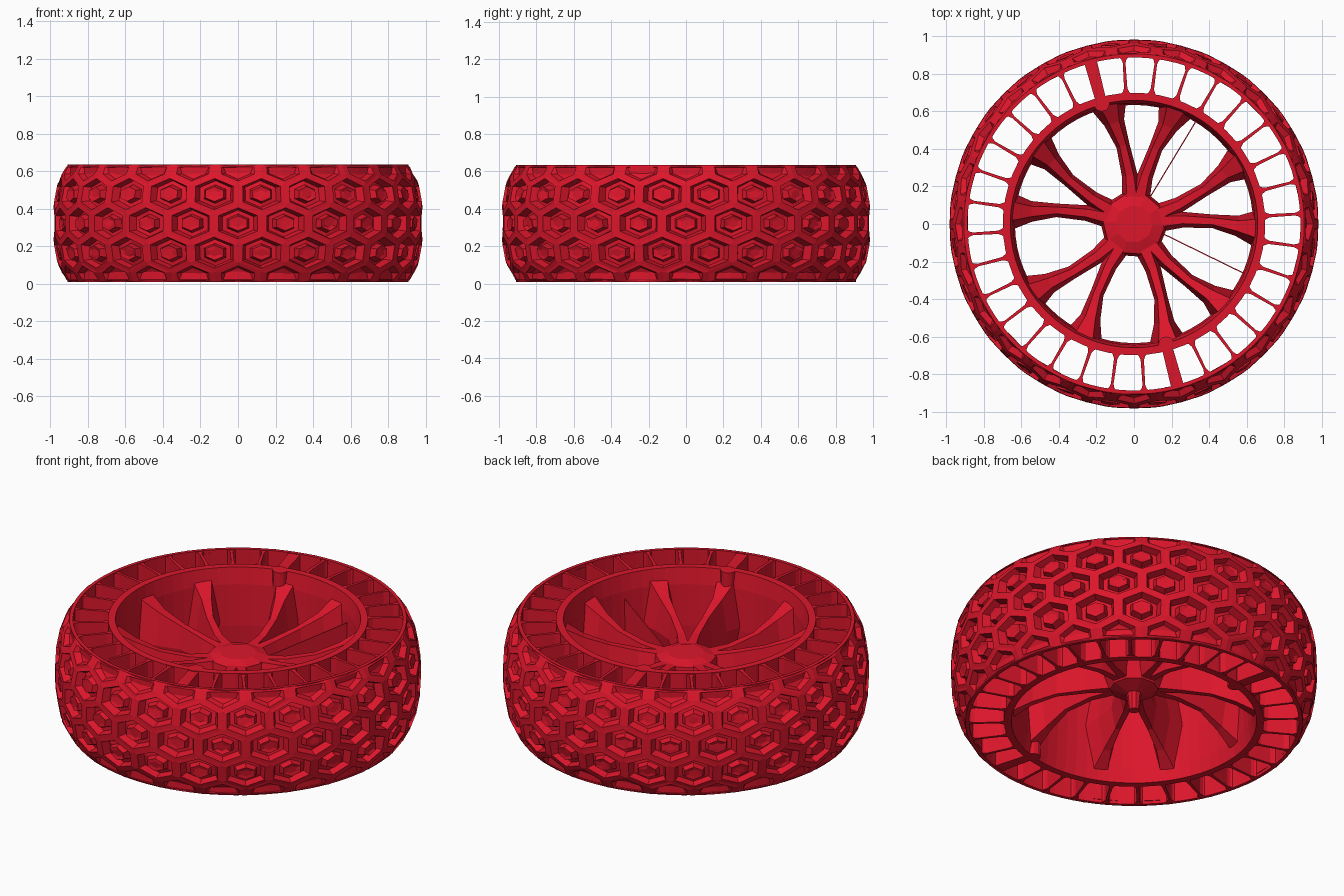
import bpy, bmesh, random
from math import sin, cos, pi, radians
from mathutils import Vector

if "Cube" in bpy.data.objects:
    bpy.data.objects.remove(bpy.data.objects["Cube"])

random.seed(4)
Z0, Z1, ZM = 0.01, 0.635, 0.3225
red = bpy.data.materials.new("red")
red.diffuse_color = (0.72, 0.008, 0.024, 1)
red.use_nodes = True
red.node_tree.nodes["Principled BSDF"].inputs["Base Color"].default_value = red.diffuse_color


def finish(bm, name):
    bmesh.ops.remove_doubles(bm, verts=bm.verts, dist=0.0005)
    bmesh.ops.recalc_face_normals(bm, faces=bm.faces)
    me = bpy.data.meshes.new(name)
    bm.to_mesh(me)
    bm.free()
    ob = bpy.data.objects.new(name, me)
    me.materials.append(red)
    bpy.context.collection.objects.link(ob)
    return ob


def polar(r, a, z):
    return Vector((r * cos(a), r * sin(a), z))


def loft(bm, loops, cap_start=True, cap_end=True):
    rows = [[bm.verts.new(p) for p in lp] for lp in loops]
    n = len(rows[0])
    for A, B in zip(rows, rows[1:]):
        for i in range(n):
            bm.faces.new((A[i], A[(i + 1) % n], B[(i + 1) % n], B[i]))
    if cap_start:
        bm.faces.new(rows[0][::-1])
    if cap_end:
        bm.faces.new(rows[-1])


def ring(name, profile, n):
    """Closed (r, z) profile turned around z."""
    bm = bmesh.new()
    loops = [[polar(r, 2 * pi * k / n, z) for k in range(n)] for r, z in profile]
    loft(bm, loops + loops[:1], False, False)
    return finish(bm, name)


# Tread: honeycomb ridges on a crowned surface, each cell sunk with a knob inside
CELLS = 24
PITCH = 2 * pi / CELLS


def crown(z):
    return 0.985 - 0.075 * (abs(z - ZM) / 0.3125) ** 3


def tread_cell(bm, poly, steps):
    cu = sum(p[0] for p in poly) / len(poly)
    cz = sum(p[1] for p in poly) / len(poly)
    loops = []
    for s, h in steps:
        lp = []
        for u, z in poly:
            uu, zz = cu + (u - cu) * s, cz + (z - cz) * s
            j = random.uniform(-0.006, 0.004) if s < 0.8 else 0
            lp.append(polar(crown(zz) + h + j, uu, zz))
        loops.append(lp)
    loft(bm, loops, False, True)


bm = bmesh.new()
dz = (Z1 - Z0) / 4
for row in range(5):
    zc = Z0 + dz * row
    for k in range(CELLS):
        a = (k + (0.5 if row % 2 else 0)) * PITCH + pi / 2
        w, h = PITCH / 2, dz / 3
        if row in (0, 4):                       # half cells along the shoulders
            d = 1 if row == 0 else -1
            poly = [(a - w, zc), (a + w, zc), (a + w, zc + d * h),
                    (a, zc + d * 2 * h), (a - w, zc + d * h)]
            tread_cell(bm, poly, [(1, 0), (0.72, 0), (0.56, -0.03)])
        else:
            poly = [(a - w, zc - h), (a, zc - 2 * h), (a + w, zc - h),
                    (a + w, zc + h), (a, zc + 2 * h), (a - w, zc + h)]
            tread_cell(bm, poly, [(1, 0), (0.8, 0), (0.68, -0.045), (0.48, -0.045),
                                  (0.38, -0.008), (0.2, -0.012)])
finish(bm, "tyre_tread")

# Tyre carcass and inner rim ring
ring("tyre_carcass", [(0.888, Z0), (0.908, Z0), (0.91, ZM), (0.908, Z1), (0.888, Z1)], 96)
ring("inner_rim", [(0.66, Z0), (0.7, Z0), (0.7, Z1), (0.66, Z1),
                   (0.645, 0.54), (0.635, 0.3), (0.645, 0.1)], 64)


# Radial webs joining the rim to the tyre, flared at both ends
def web(bm, a, sections):
    t = Vector((-sin(a), cos(a), 0))
    side = [polar(r, a, 0) + t * w for r, w in sections]
    side += [polar(r, a, 0) - t * w for r, w in reversed(sections)]
    loft(bm, [[p + Vector((0, 0, z)) for p in side] for z in (Z0 + 0.004, Z1 - 0.004)])


bm = bmesh.new()
for k in range(32):
    web(bm, radians(3.5 + 11.25 * k),
        [(0.69, 0.032), (0.705, 0.018), (0.725, 0.009), (0.86, 0.007), (0.88, 0.014), (0.895, 0.03)])
finish(bm, "radial_webs")

# Two thick seam webs with a round post at the rim
for k, deg in enumerate((105, -75)):
    a = radians(deg)
    bm = bmesh.new()
    web(bm, a, [(0.66, 0.028), (0.895, 0.034)])
    c = polar(0.665, a, 0)
    loft(bm, [[c + polar(0.042, 2 * pi * i / 12, z) for i in range(12)] for z in (Z0, Z1)])
    finish(bm, f"seam_web_{k + 1}")


# Five forked spokes: each arm is a faceted beam, deep at the rim
def arm(bm, stations):
    loops = []
    for i, (r, deg, w, zt, zb) in enumerate(stations):
        p = polar(r, radians(deg), 0)
        q0 = stations[max(i - 1, 0)]
        q1 = stations[min(i + 1, len(stations) - 1)]
        d = (polar(q1[0], radians(q1[1]), 0) - polar(q0[0], radians(q0[1]), 0)).normalized()
        t = Vector((-d.y, d.x, 0))
        zm = (zt + zb) / 2
        pts = [(-w, zm), (-w * 0.4, zb), (w * 0.4, zb), (w, zm), (w * 0.5, zt), (-w * 0.5, zt)]
        loops.append([p + t * s + Vector((0, 0, z)) for s, z in pts])
    loft(bm, loops)


for k in range(5):
    c = 14 + 72 * k
    bm = bmesh.new()
    for s in (-1, 1):
        arm(bm, [(0.08, c + 8 * s, 0.06, 0.42, 0.22), (0.26, c + 9 * s, 0.042, 0.43, 0.22),
                 (0.42, c + 12 * s, 0.036, 0.46, 0.2), (0.55, c + 15 * s, 0.055, 0.51, 0.14),
                 (0.655, c + 16 * s, 0.1, 0.57, 0.07)])
    finish(bm, f"forked_spoke_{k + 1}")

# Hub with a tapered faceted body and a stub axle below
bm = bmesh.new()
loft(bm, [[polar(r, 2 * pi * (i + 0.5) / 10 + radians(14), z) for i in range(10)]
          for r, z in ((0.03, 0.08), (0.04, 0.18), (0.13, 0.21), (0.18, 0.32), (0.165, 0.42), (0.1, 0.44))])
finish(bm, "hub")

# Two thin upright fins between spokes
for k, (p, q) in enumerate((((0.09, 0.15), (0.35, 0.58)), ((0.15, -0.05), (0.6, -0.27)))):
    d = Vector((q[0] - p[0], q[1] - p[1], 0)).normalized()
    t = Vector((-d.y, d.x, 0)) * 0.003
    tri = [Vector((*p, 0.38)), Vector((*q, 0.14)), Vector((*q, 0.5))]
    bm = bmesh.new()
    loft(bm, [[v - t for v in tri], [v + t for v in tri]])
    finish(bm, f"thin_fin_{k + 1}")
